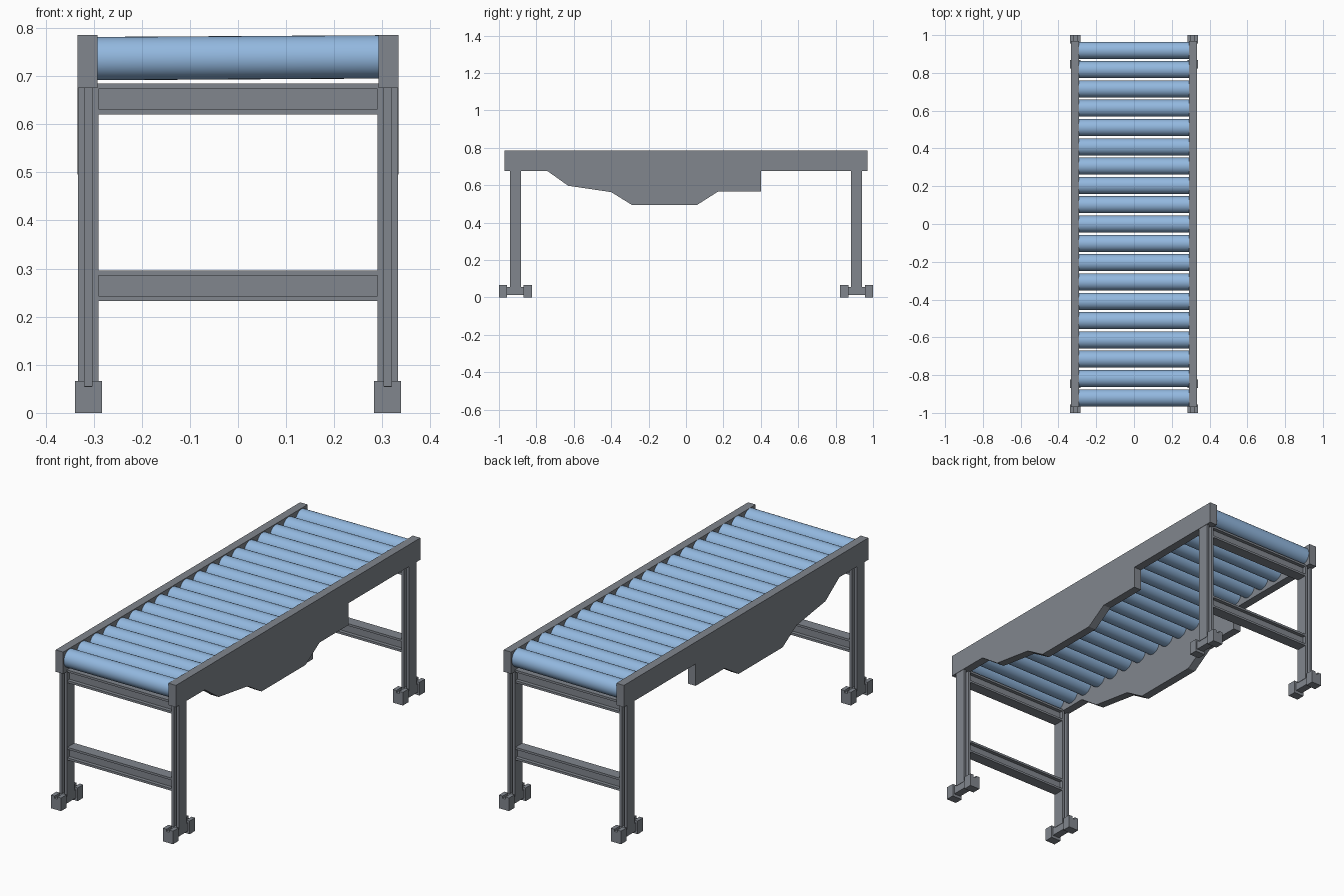
import bpy, bmesh, math
from mathutils import Matrix

if "Cube" in bpy.data.objects:
    bpy.data.objects.remove(bpy.data.objects["Cube"])


def material(name, rgb):
    m = bpy.data.materials.new(name)
    m.diffuse_color = (*rgb, 1)
    m.use_nodes = True
    m.node_tree.nodes["Principled BSDF"].inputs["Base Color"].default_value = m.diffuse_color
    return m


GREY = material("steel grey", (0.22, 0.24, 0.27))
BLUE = material("roller blue", (0.29, 0.48, 0.74))


def finish(name, bm, mat):
    bmesh.ops.recalc_face_normals(bm, faces=bm.faces)
    me = bpy.data.meshes.new(name)
    bm.to_mesh(me)
    bm.free()
    me.materials.append(mat)
    ob = bpy.data.objects.new(name, me)
    bpy.context.collection.objects.link(ob)
    return ob


def prism(name, pts, axis, a, b):
    """Extrude a 2D outline along x (pts = y,z) or z (pts = x,y) from a to b."""
    bm = bmesh.new()
    place = (lambda p: (a, *p)) if axis == "x" else (lambda p: (*p, a))
    face = bm.faces.new([bm.verts.new(place(p)) for p in pts])
    res = bmesh.ops.extrude_face_region(bm, geom=[face])
    vec = (b - a, 0, 0) if axis == "x" else (0, 0, b - a)
    verts = [v for v in res["geom"] if isinstance(v, bmesh.types.BMVert)]
    bmesh.ops.translate(bm, verts=verts, vec=vec)
    return finish(name, bm, GREY)


def box(name, x0, x1, y0, y1, z0, z1):
    return prism(name, [(x0, y0), (x1, y0), (x1, y1), (x0, y1)], "z", z0, z1)


def h_outline(cu, cv, w, h, flange, web):
    """I-beam outline: flanges at +-h/2 in v, web of thickness web in u."""
    a, b, c, d = w / 2, web / 2, h / 2, h / 2 - flange
    pts = [(-a, -c), (a, -c), (a, -d), (b, -d), (b, d), (a, d),
           (a, c), (-a, c), (-a, d), (-b, d), (-b, -d), (-a, -d)]
    return [(cu + u, cv + v) for u, v in pts]


# Side rails with the stepped hanging panel
profile = [(-0.97, 0.785), (0.97, 0.785), (0.97, 0.675), (0.4, 0.675),
           (0.4, 0.565), (0.17, 0.565), (0.06, 0.495), (-0.29, 0.495),
           (-0.4, 0.563), (-0.63, 0.597), (-0.74, 0.675), (-0.97, 0.675)]
for s in (-1, 1):
    prism("side_rail", profile, "x", s * 0.292, s * 0.334)

# Legs, feet and cross bars
for t in (-1, 1):
    yc = t * 0.912
    for s in (-1, 1):
        xc = s * 0.311
        outline = [(v, u) for u, v in h_outline(yc, xc, 0.06, 0.042, 0.0135, 0.014)]
        prism("leg", outline, "z", 0.05, 0.68)
        for d in (-1, 1):
            y = yc + d * 0.066
            box("foot_block", xc - 0.028, xc + 0.028, y - 0.022, y + 0.022, 0, 0.055)
            for e in (-1, 1):
                x = xc + e * 0.018
                box("foot_lip", x - 0.010, x + 0.010, y - 0.022, y + 0.022, 0.054, 0.066)
        box("foot_bridge", xc - 0.019, xc + 0.019, yc - 0.05, yc + 0.05, 0.014, 0.056)
    for name, zc in (("upper_cross_bar", 0.652), ("lower_cross_bar", 0.264)):
        prism(name, h_outline(yc, zc, 0.056, 0.064, 0.011, 0.02), "x", -0.292, 0.292)

# Rollers, very slightly tilted
for i in range(19):
    bm = bmesh.new()
    tilt = Matrix.Rotation(math.pi / 2 - 0.006, 4, "Y")
    move = Matrix.Translation((0, -0.92 + i * 0.1022, 0.738))
    bmesh.ops.create_cone(bm, cap_ends=True, segments=32, radius1=0.045,
                          radius2=0.045, depth=0.584, matrix=move @ tilt)
    ob = finish("roller", bm, BLUE)
    bpy.ops.object.select_all(action="DESELECT")
    ob.select_set(True)
    bpy.context.view_layer.objects.active = ob
    bpy.ops.object.shade_smooth_by_angle(angle=math.radians(40))
